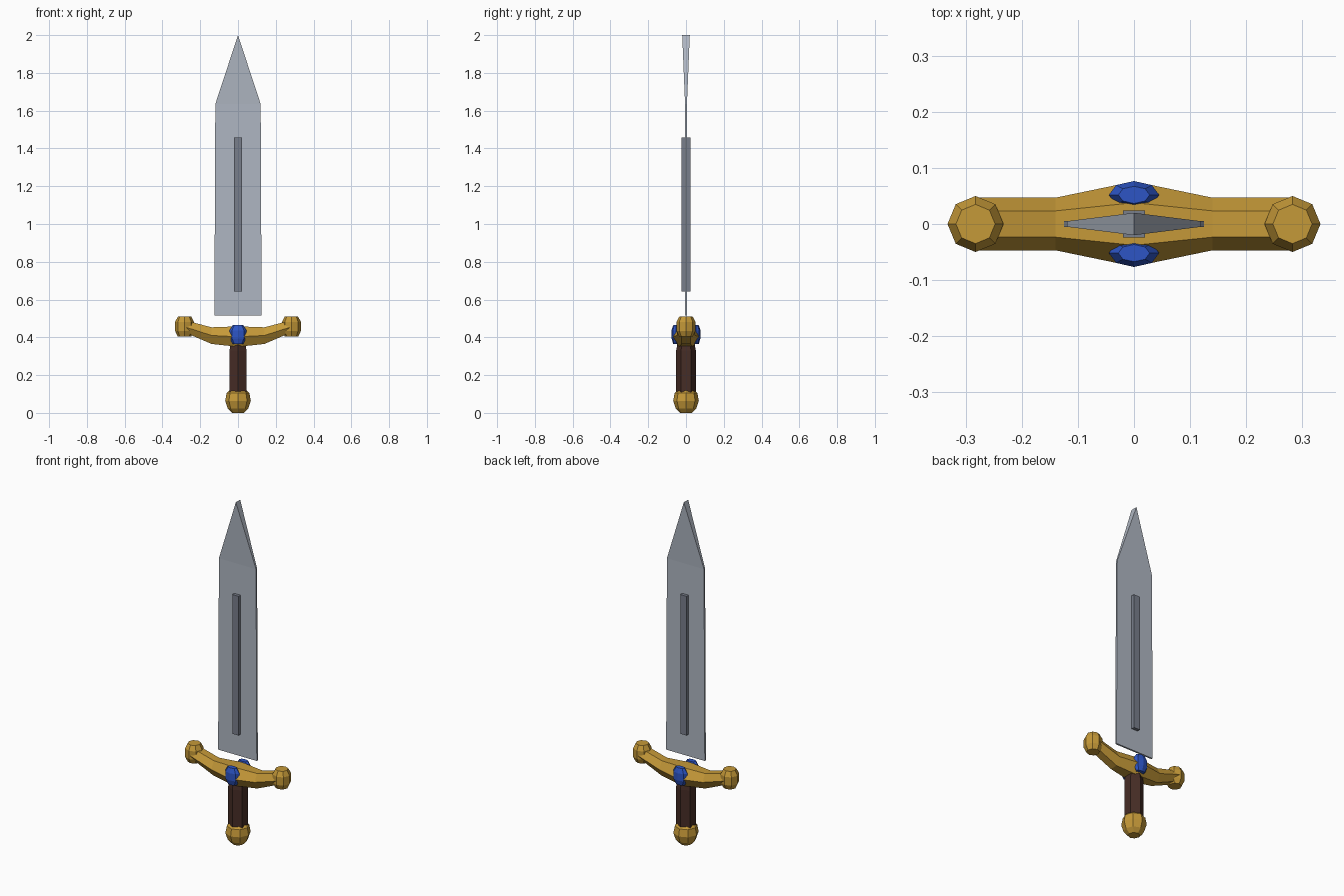
import bpy, bmesh, math

if "Cube" in bpy.data.objects:
    bpy.data.objects.remove(bpy.data.objects["Cube"])


def material(name, rgb):
    m = bpy.data.materials.new(name)
    m.diffuse_color = (*rgb, 1)
    m.use_nodes = True
    m.node_tree.nodes["Principled BSDF"].inputs["Base Color"].default_value = m.diffuse_color
    return m


STEEL = material("pale_steel", (0.43, 0.47, 0.54))
DARK_STEEL = material("dark_steel", (0.19, 0.21, 0.26))
GOLD = material("gold", (0.56, 0.32, 0.04))
LEATHER = material("brown_leather", (0.062, 0.026, 0.019))
BLUE = material("blue_gem", (0.026, 0.09, 0.56))


def loft(name, rings, mat):
    """Join equal-sized rings of points into a closed flat-shaded solid."""
    bm = bmesh.new()
    loops = [[bm.verts.new(p) for p in ring] for ring in rings]
    n = len(loops[0])
    for a, b in zip(loops, loops[1:]):
        for i in range(n):
            j = (i + 1) % n
            bm.faces.new((a[i], a[j], b[j], b[i]))
    bm.faces.new(loops[0])
    bm.faces.new(loops[-1])
    bmesh.ops.recalc_face_normals(bm, faces=bm.faces)
    me = bpy.data.meshes.new(name)
    bm.to_mesh(me)
    bm.free()
    me.materials.append(mat)
    ob = bpy.data.objects.new(name, me)
    bpy.context.collection.objects.link(ob)
    return ob


def lathe(name, profile, mat, sides=8, x=0, y=0, sy=1, turn=0):
    """Turn (radius, z) pairs around a vertical axis, squashed by sy along y."""
    angles = [turn + 2 * math.pi * i / sides for i in range(sides)]
    return loft(name, [[(x + r * math.cos(a), y + sy * r * math.sin(a), z)
                        for a in angles] for r, z in profile], mat)


# Blade: thin slab whose point thickens towards the tip
blade_bm = bmesh.new()
outline = [(-0.125, 0.515, 0.005), (0.125, 0.515, 0.005), (0.12, 1.635, 0.005),
           (0, 2.0, 0.02), (-0.12, 1.635, 0.005)]
front, back = [[blade_bm.verts.new((x, s * t, z)) for x, z, t in outline] for s in (-1, 1)]
for side in (front, back):
    blade_bm.faces.new((side[0], side[1], side[2], side[4]))
    blade_bm.faces.new((side[4], side[2], side[3]))
for i in range(5):
    j = (i + 1) % 5
    blade_bm.faces.new((front[i], front[j], back[j], back[i]))
bmesh.ops.recalc_face_normals(blade_bm, faces=blade_bm.faces)
blade_mesh = bpy.data.meshes.new("blade")
blade_bm.to_mesh(blade_mesh)
blade_bm.free()
blade_mesh.materials.append(STEEL)
bpy.context.collection.objects.link(bpy.data.objects.new("blade", blade_mesh))

# Raised bar down the middle of the blade
loft("blade_bar", [[(-0.02, -0.024, z), (0.02, -0.024, z), (0.02, 0.024, z), (-0.02, 0.024, z)]
                   for z in (0.643, 1.457)], DARK_STEEL)

# Crossguard: hexagonal section swept along an upward curve
half = [(0.28, 0.425, 0.455, 0.49, 0.047), (0.14, 0.365, 0.41, 0.453, 0.047)]  # x, low, mid, high, width
stations = [(-x, *r) for x, *r in half] + [(0, 0.35, 0.403, 0.458, 0.076)] + half[::-1]
loft("crossguard", [[(x, -w, mid), (x, -w / 2, lo), (x, w / 2, lo),
                     (x, w, mid), (x, w / 2, hi), (x, -w / 2, hi)]
                    for x, lo, mid, hi, w in stations], GOLD)

# Knobs on the guard ends, gems on its front and back
for s, end, face in ((-1, "left", "front"), (1, "right", "back")):
    lathe("guard_knob_" + end, [(0.036, 0.405), (0.05, 0.434), (0.05, 0.482), (0.035, 0.51)],
          GOLD, x=s * 0.283)
    lathe("gem_" + face, [(0.028, 0.365), (0.045, 0.395), (0.045, 0.437), (0.028, 0.464)],
          BLUE, y=s * 0.052, sy=0.55)

# Grip and pommel
lathe("grip", [(0.052, 0.1), (0.052, 0.33), (0.042, 0.385)], LEATHER, sides=6, turn=math.pi / 2)
lathe("pommel", [(0.032, 0), (0.055, 0.024), (0.068, 0.064), (0.06, 0.105), (0.036, 0.127)], GOLD)
